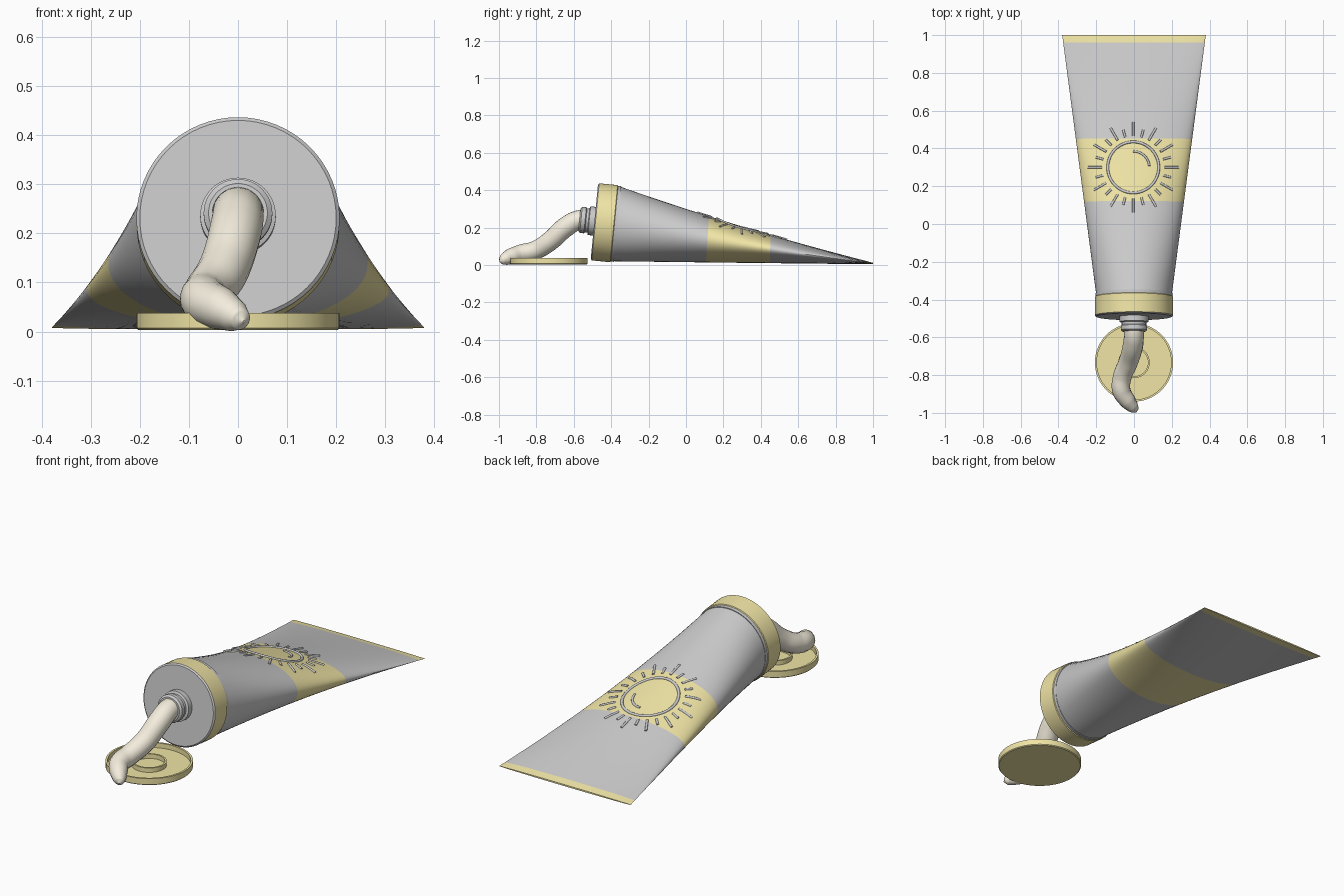
import bpy, bmesh
from math import sin, cos, pi, sqrt, radians
from mathutils import Vector

if "Cube" in bpy.data.objects:
    bpy.data.objects.remove(bpy.data.objects["Cube"])


def material(name, rgb):
    m = bpy.data.materials.new(name)
    m.diffuse_color = (*rgb, 1)
    m.use_nodes = True
    m.node_tree.nodes["Principled BSDF"].inputs["Base Color"].default_value = m.diffuse_color
    return m


GREY = material("grey_plastic", (0.6, 0.6, 0.6))
YELLOW = material("yellow_plastic", (0.87, 0.78, 0.38))
CREAM = material("cream_paste", (0.9, 0.85, 0.72))


def smooth(ob, angle=35):
    bpy.ops.object.select_all(action='DESELECT')
    ob.select_set(True)
    bpy.context.view_layer.objects.active = ob
    bpy.ops.object.shade_smooth_by_angle(angle=radians(angle))


def loft(name, rings, colours):
    """Skin closed rings; colours gives 0 grey / 1 yellow per strip. Ends are filled."""
    bm = bmesh.new()
    vs = [[bm.verts.new(p) for p in r] for r in rings]
    n = len(rings[0])
    for a, b, c in zip(vs, vs[1:], colours):
        for i in range(n):
            j = (i + 1) % n
            bm.faces.new((a[i], a[j], b[j], b[i])).material_index = c
    bm.faces.new(vs[0][::-1]).material_index = colours[0]
    bm.faces.new(vs[-1]).material_index = colours[-1]
    bmesh.ops.recalc_face_normals(bm, faces=bm.faces)
    me = bpy.data.meshes.new(name)
    bm.to_mesh(me)
    bm.free()
    me.materials.append(GREY)
    me.materials.append(YELLOW)
    ob = bpy.data.objects.new(name, me)
    bpy.context.collection.objects.link(ob)
    smooth(ob)
    return ob


def lathe(name, profile, colours, origin, axis, up, n=64):
    """Spin (radius, distance) pairs about an axis."""
    side = axis.cross(up)
    rings = [[origin + axis * s + (side * cos(2 * pi * i / n) + up * sin(2 * pi * i / n)) * r
              for i in range(n)] for r, s in profile]
    return loft(name, rings, colours)


def cord(name, paths, depth, mat, kind='POLY', res=3):
    """Round cords along (x, y, z, relative radius) paths, as one mesh."""
    cu = bpy.data.curves.new(name, 'CURVE')
    cu.dimensions = '3D'
    cu.bevel_depth = depth
    cu.bevel_resolution = res
    cu.resolution_u = 8
    cu.use_fill_caps = True
    for path, closed in paths:
        sp = cu.splines.new(kind)
        pts = sp.bezier_points if kind == 'BEZIER' else sp.points
        pts.add(len(path) - 1)
        for p, (x, y, z, r) in zip(pts, path):
            p.radius = r
            if kind == 'BEZIER':
                p.co = (x, y, z)
                p.handle_left_type = p.handle_right_type = 'AUTO'
            else:
                p.co = (x, y, z, 1)
        sp.use_cyclic_u = closed
    cu.materials.append(mat)
    ob = bpy.data.objects.new(name, cu)
    bpy.context.collection.objects.link(ob)
    bpy.ops.object.select_all(action='DESELECT')
    ob.select_set(True)
    bpy.context.view_layer.objects.active = ob
    bpy.ops.object.convert(target='MESH')
    smooth(bpy.context.view_layer.objects.active, 50)


# Tube body: tilted circle squeezed into a flat, wide tail
Y0, Y1, TILT = -0.375, 1.0, 0.097


def section(t):
    k = (1 - t) * (1 - 0.15 * t)
    return Y0 + (Y1 - Y0) * t, 0.008 + 0.212 * k, 0.2 + 0.18 * t, 0.004 + 0.196 * k


def body_ring(t, n=64):
    y, z, w, h = section(t)
    return [Vector((w * cos(2 * pi * i / n),
                    y + TILT * (1 - t) * h * sin(2 * pi * i / n),
                    z + h * sin(2 * pi * i / n))) for i in range(n)]


def t_at(y):
    return (y - Y0) / (Y1 - Y0)


stops = [(Y0, 0.115, 8, 0), (0.115, 0.45, 8, 1), (0.45, 0.96, 10, 0), (0.96, 1.0, 1, 1)]
ts, cols = [0.0], []
for a, b, n, c in stops:
    for i in range(n):
        ts.append(t_at(a + (b - a) * (i + 1) / n))
        cols.append(c)
loft("tube_body", [body_ring(t) for t in ts], cols)

# Shoulder collar and open nozzle share the tilted axis
back = Vector((0, 0.9953, -0.0966))
up = Vector((0, 0.0966, 0.9953))
face = Vector((0, -0.49, 0.231))
lathe("collar", [(0.2, 0), (0.207, 0.006), (0.207, 0.105), (0.203, 0.108), (0.203, 0.125), (0.19, 0.125)],
      [0, 1, 1, 0, 0], face, back, up)
lathe("nozzle", [(0.077, 0.005), (0.077, -0.028), (0.065, -0.032), (0.065, -0.045), (0.07, -0.05),
                 (0.07, -0.072), (0.06, -0.08), (0.052, -0.08), (0.052, -0.04)],
      [0] * 8, face + up * 0.003, back, up, 48)

# Loose cap lying open side up, with an inner sealing ring
Z, Y = Vector((0, 0, 1)), Vector((0, 1, 0))
spot = Vector((0, -0.733, 0))
lathe("cap", [(0.203, 0.003), (0.207, 0.007), (0.207, 0.038), (0.197, 0.038), (0.197, 0.013)],
      [1] * 4, spot, Z, Y)
lathe("cap_inner_ring", [(0.083, 0.01), (0.083, 0.036), (0.074, 0.036), (0.074, 0.01)],
      [1] * 3, spot, Z, Y, 48)

# Squeezed-out paste
paste = [(0, -0.52, 0.24, 1), (0, -0.575, 0.24, 1), (-0.005, -0.64, 0.205, 1.04), (-0.03, -0.73, 0.125, 1),
         (-0.062, -0.81, 0.077, 0.96), (-0.067, -0.88, 0.062, 0.94), (-0.035, -0.935, 0.046, 0.84),
         (-0.008, -0.968, 0.032, 0.64), (0.006, -0.986, 0.024, 0.42), (0.012, -0.997, 0.02, 0.05)]
cord("paste", [(paste, False)], 0.052, CREAM, 'BEZIER', 6)


# Raised sun emblem draped on the upper surface
def on_top(r, a):
    x, y = -0.004 + r * cos(a), 0.3 + r * sin(a)
    yc = y
    for _ in range(6):
        t = t_at(yc)
        _, z, w, h = section(t)
        rise = h * sqrt(1 - (x / w) ** 2)
        yc = y - TILT * (1 - t) * rise
    return (x, y, z + rise, 1)


cord("sun_ring", [([on_top(0.135, 2 * pi * i / 48) for i in range(48)], True)], 0.007, GREY)
cord("sun_highlight", [([on_top(0.085, radians(5 + 85 * i / 10)) for i in range(11)], False)], 0.006, GREY)
rays = []
for i in range(24):
    end = 0.24 if i % 2 == 0 else 0.205
    rays.append(([on_top(0.165 + (end - 0.165) * k / 4, 2 * pi * i / 24) for k in range(5)], False))
cord("sun_rays", rays, 0.006, GREY)
